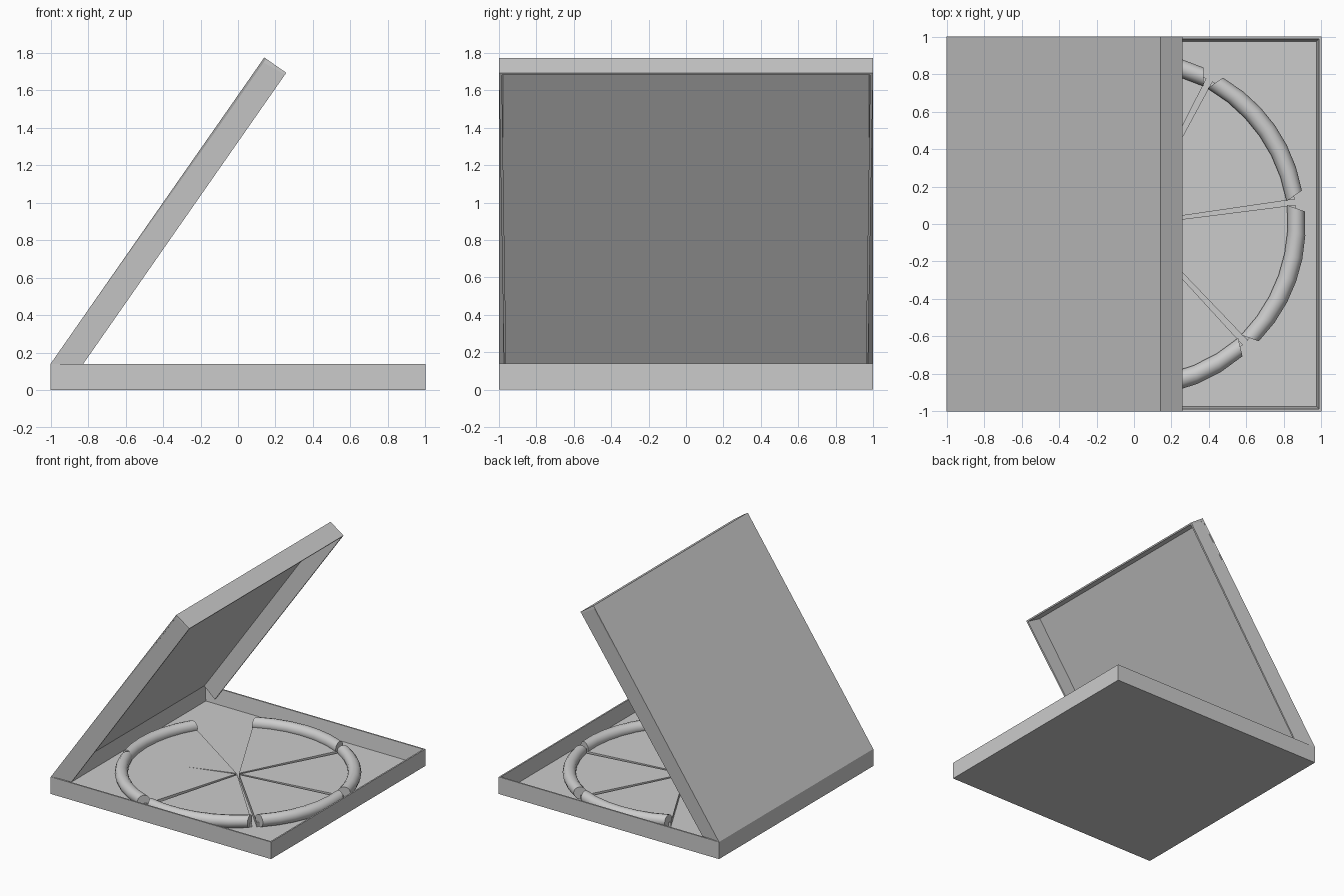
import bpy, bmesh
from math import sin, cos, pi, radians, sqrt
from mathutils import Vector, Matrix

if "Cube" in bpy.data.objects:
    bpy.data.objects.remove(bpy.data.objects["Cube"])


def finish(name, bm, smooth=False):
    bmesh.ops.recalc_face_normals(bm, faces=bm.faces)
    me = bpy.data.meshes.new(name)
    bm.to_mesh(me)
    bm.free()
    ob = bpy.data.objects.new(name, me)
    bpy.context.collection.objects.link(ob)
    if smooth:
        bpy.context.view_layer.objects.active = ob
        ob.select_set(True)
        bpy.ops.object.shade_smooth_by_angle(angle=radians(50))
        ob.select_set(False)
    return ob


def loft(bm, rings):
    """Skin closed rings of points and cap both ends."""
    vs = [[bm.verts.new(p) for p in r] for r in rings]
    for a, b in zip(vs, vs[1:]):
        n = len(a)
        for i in range(n):
            bm.faces.new((a[i], a[(i + 1) % n], b[(i + 1) % n], b[i]))
    bm.faces.new(vs[0])
    bm.faces.new(vs[-1])


def square(h, z):
    return [(-h, -h, z), (h, -h, z), (h, h, z), (-h, h, z)]


# Open base tray, walls thicken slightly toward the floor
FLOOR = 0.015
bm = bmesh.new()
loft(bm, [square(1, 0), square(1, 0.14), square(0.988, 0.14), square(0.975, FLOOR)])
finish("box_base", bm)

# Raised lid in local axes: x along the lid, y across, z = depth below its top
L, D, T = 1.993, 0.143, 0.012
ang = radians(55.1)
c, s = cos(ang), sin(ang)
frame = Matrix(((c, 0, s, -1), (0, 1, 0, 0), (s, 0, -c, 0.14), (0, 0, 0, 1)))


def lid_part(name, ring_a, ring_b):
    bm = bmesh.new()
    loft(bm, [ring_a, ring_b])
    bm.transform(frame)
    return finish(name, bm)


lid_part("lid_panel",
         [(0, -1, 0), (L, -1, 0), (L, 1, 0), (0, 1, 0)],
         [(0, -0.99, T), (L, -1, T), (L, 1, T), (0, 0.99, T)])
lid_part("lid_front_wall",
         [(L, -1, 0), (L, 1, 0), (L, 1, D), (L, -1, D)],
         [(L - 0.025, -1, 0), (L - 0.025, 1, 0), (L - 0.012, 1, D), (L - 0.012, -1, D)])
for side, y in (("left", -1), ("right", 1)):
    lid_part("lid_side_wall_" + side,
             [(0, y, 0), (0, 0.978 * y, 0), (0, 0.96 * y, D), (0, 0.972 * y, D)],
             [(L, y, 0), (L, 0.978 * y, 0), (L, 0.985 * y, D), (L, y, D)])

# Pizza slices with one gap; each is a wedge plus a rounded crust
R, CR, TOP = 0.868, 0.05, 0.05
slices = [(35, 52.5), (-19.5, 52.5), (-76.5, 57), (-135.5, 56), (172, 51), (90.5, 54)]
for i, (mid, width) in enumerate(slices):
    rot = Matrix.Rotation(radians(mid), 4, 'Z')
    half = radians(width / 2)

    # Wedge
    bm = bmesh.new()
    arc = [(R * cos(half * k / 3), R * sin(half * k / 3)) for k in range(-3, 4)]
    outline = [(0.015, 0)] + arc
    loft(bm, [[(x, y, z) for x, y in outline] for z in (FLOOR, TOP)])
    bm.transform(rot)
    finish(f"slice_{i + 1}", bm)

    # Crust: sections stay parallel to the slice's middle line
    bm = bmesh.new()
    end = R * sin(half - radians(1.2))
    rings = []
    for k in range(7):
        y = end * (k / 3 - 1)
        x = sqrt(R * R - y * y)
        rings.append([(x + CR * cos(a), y, FLOOR + CR + CR * sin(a))
                      for a in (2 * pi * j / 12 for j in range(12))])
    loft(bm, rings)
    bm.transform(rot)
    finish(f"crust_{i + 1}", bm, smooth=True)
